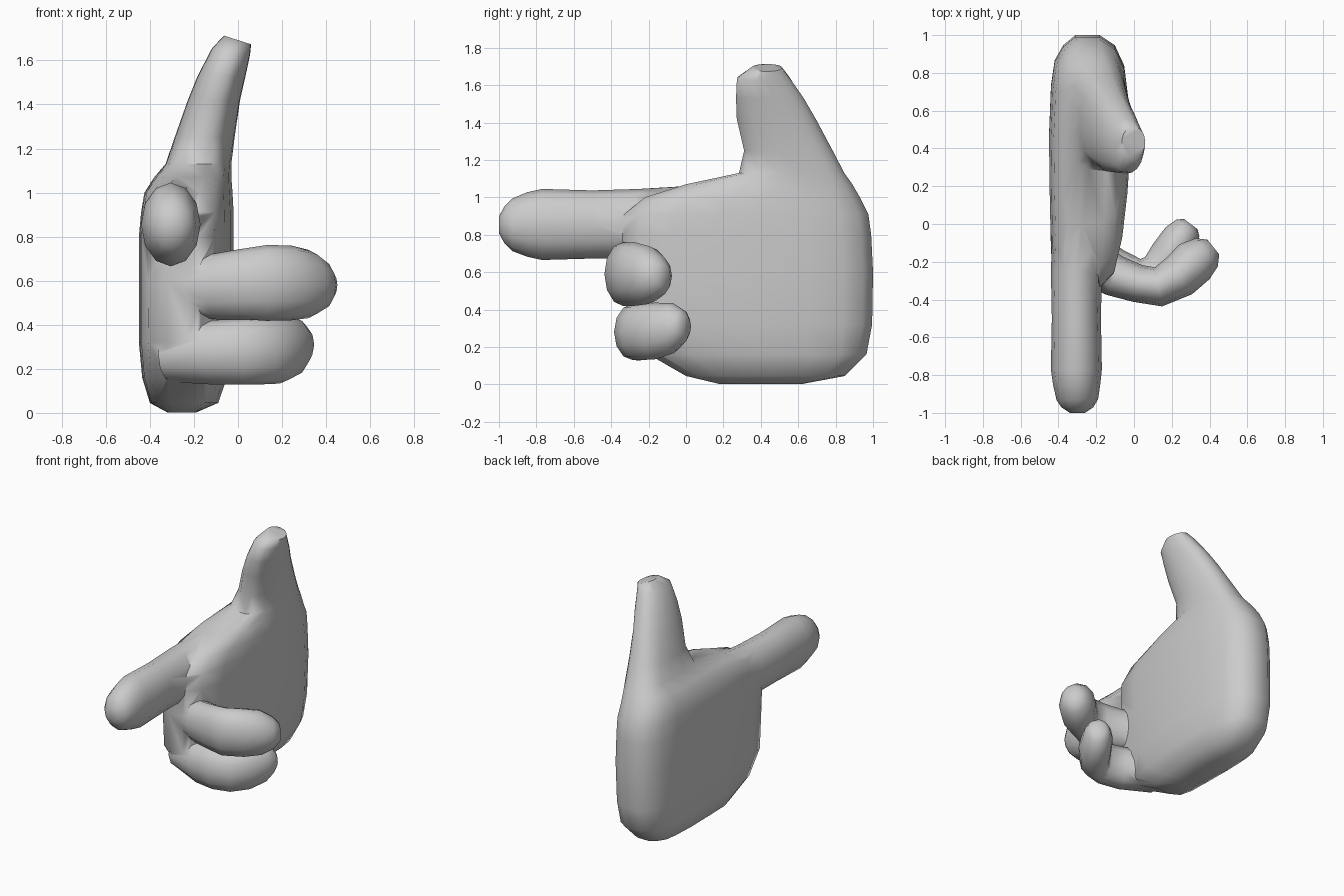
import bpy, bmesh, math
from mathutils import Vector

if "Cube" in bpy.data.objects:
    bpy.data.objects.remove(bpy.data.objects["Cube"])

skin = bpy.data.materials.new("plain grey")
skin.diffuse_color = (0.6, 0.6, 0.6, 1)
skin.use_nodes = True
skin.node_tree.nodes["Principled BSDF"].inputs["Base Color"].default_value = skin.diffuse_color


def loft(name, rings):
    """Skin a stack of equal point rings and cap both ends."""
    bm = bmesh.new()
    loops = [[bm.verts.new(p) for p in ring] for ring in rings]
    for a, b in zip(loops, loops[1:]):
        n = len(a)
        for i in range(n):
            j = (i + 1) % n
            bm.faces.new((a[i], a[j], b[j], b[i]))
    bm.faces.new(loops[0])
    bm.faces.new(loops[-1])
    bmesh.ops.recalc_face_normals(bm, faces=bm.faces)
    mesh = bpy.data.meshes.new(name)
    bm.to_mesh(mesh)
    bm.free()
    obj = bpy.data.objects.new(name, mesh)
    bpy.context.collection.objects.link(obj)
    mesh.materials.append(skin)
    return obj


def finger(name, path, sides=12):
    """Tube along points (x, y, z, half width, half height)."""
    pts = [Vector(p[:3]) for p in path]
    rings = []
    for i, (x, y, z, w, h) in enumerate(path):
        t = pts[min(i + 1, len(pts) - 1)] - pts[max(i - 1, 0)]
        side = Vector((t.y, -t.x, 0)).normalized()
        ring = []
        for k in range(sides):
            a = 2 * math.pi * k / sides
            ring.append(pts[i] + side * w * math.cos(a) + Vector((0, 0, h * math.sin(a))))
        rings.append(ring)
    return loft(name, rings)


# Rounded palm section: u across the thickness, v from front to back
SECTION = [(-.35, 1), (.25, 1), (.62, .96), (.85, .88), (.96, .74), (1, .55), (.93, .38),
           (.8, .2), (.6, .06), (.25, 0), (-.4, 0), (-.8, .04), (-.95, .14), (-.98, .35),
           (-1, .6), (-.95, .8), (-.86, .9), (-.65, .96)]


def section(x0, x1, y0, y1, z, roundness, tilt=0):
    ring = []
    for u, v in SECTION:
        a = math.atan2(2 * v - 1, u)
        u += (math.cos(a) - u) * roundness
        v += ((math.sin(a) + 1) / 2 - v) * roundness
        ring.append((x0 + (x1 - x0) * (u + 1) / 2, y0 + (y1 - y0) * v, z - tilt * u))
    return ring


# Palm tapering up into the thumb: x range, y range, height, roundness, tilt
hand = loft("hand", [section(*r) for r in [
    (-.32, -.19, .18, .62, .002, 0), (-.40, -.09, 0, .85, .045, 0),
    (-.435, -.05, -.2, .965, .16, 0), (-.45, -.03, -.31, .995, .32, 0),
    (-.45, -.02, -.33, 1.0, .6, 0), (-.45, -.02, -.34, .99, .8, 0),
    (-.44, -.02, -.33, .975, .91, 0), (-.425, -.025, -.22, .93, 1.0, 0),
    (-.38, -.03, .0, .89, 1.07, 0.05), (-.33, -.03, .28, .85, 1.13, .4),
    (-.29, -.015, .305, .79, 1.25, .8), (-.23, .01, .265, .70, 1.42, 1),
    (-.185, .035, .262, .635, 1.53, 1), (-.12, .055, .268, .56, 1.64, 1, .015),
    (-.065, .06, .35, .515, 1.693, 1, .02)]])

# Pointing index finger
index = finger("index_finger", [
    (-.30, -1.0, .853, .04, .045), (-.30, -.97, .853, .085, .1), (-.30, -.93, .853, .11, .14),
    (-.303, -.85, .855, .125, .172), (-.305, -.77, .855, .135, .19), (-.305, -.5, .855, .13, .182),
    (-.305, -.25, .86, .135, .185), (-.29, .0, .865, .14, .195), (-.28, .3, .87, .1, .15)])

# Two curled fingers
upper = finger("upper_curled_finger", [
    (-.30, -.17, .57, .12, .12), (-.1, -.275, .575, .11, .15), (.02, -.315, .585, .1, .16),
    (.13, -.333, .59, .105, .172), (.24, -.275, .59, .118, .17), (.32, -.2, .585, .122, .155),
    (.385, -.15, .58, .095, .11), (.42, -.122, .58, .05, .06)])
lower = finger("lower_curled_finger", [
    (-.30, -.15, .27, .14, .13), (-.1, -.25, .275, .12, .147), (.03, -.285, .28, .1, .15),
    (.12, -.26, .28, .105, .15), (.19, -.17, .285, .11, .152), (.25, -.07, .30, .098, .135),
    (.285, -.02, .31, .075, .09), (.30, 0, .31, .045, .05)])

# Merge the fingers into one continuous hand
bpy.context.view_layer.objects.active = hand
hand.select_set(True)
for part in (index, upper, lower):
    mod = hand.modifiers.new("merge", 'BOOLEAN')
    mod.operation = 'UNION'
    mod.solver = 'EXACT'
    mod.object = part
    bpy.ops.object.modifier_apply(modifier=mod.name)
    bpy.data.objects.remove(part)
bpy.ops.object.shade_smooth_by_angle(angle=math.radians(60))
